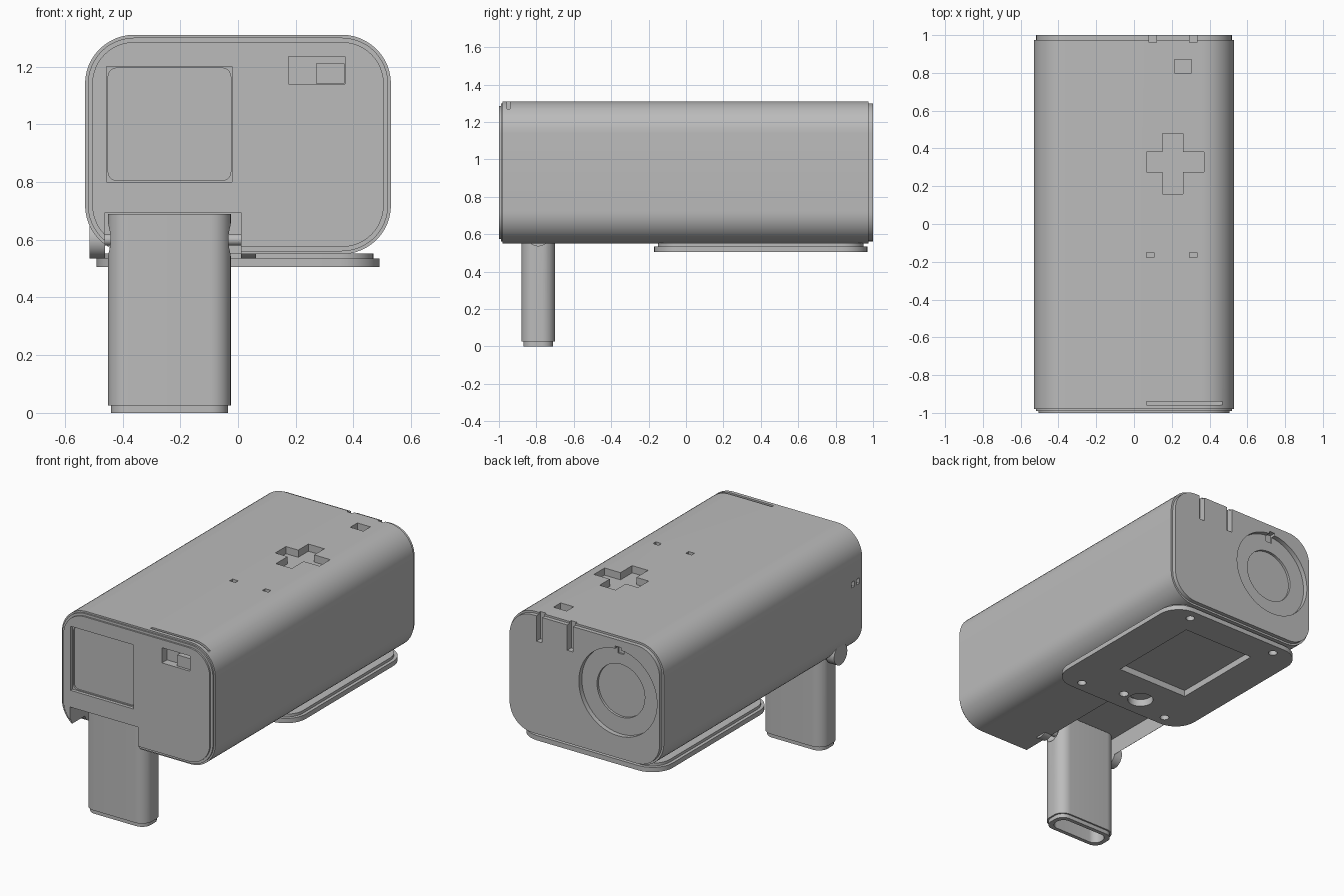
import bpy, bmesh, math
from mathutils import Matrix, Vector

default = bpy.data.objects.get("Cube")
if default:
    bpy.data.objects.remove(default, do_unlink=True)

grey = bpy.data.materials.new("plain_grey")
grey.use_nodes = True
colour = (0.5, 0.5, 0.5, 1)
grey.diffuse_color = colour
grey.node_tree.nodes["Principled BSDF"].inputs["Base Color"].default_value = colour


def finish(name, bm):
    bmesh.ops.recalc_face_normals(bm, faces=bm.faces)
    mesh = bpy.data.meshes.new(name)
    bm.to_mesh(mesh)
    bm.free()
    mesh.materials.append(grey)
    obj = bpy.data.objects.new(name, mesh)
    bpy.context.collection.objects.link(obj)
    return obj


def activate(obj):
    bpy.ops.object.select_all(action='DESELECT')
    obj.select_set(True)
    bpy.context.view_layer.objects.active = obj


def loft(name, axis, a, b, rings, n=10):
    """Rounded rectangles (position, width, height, radius) skinned along an axis."""
    bm = bmesh.new()
    loops = []
    for t, w, h, r in rings:
        loop = []
        for k, (sx, sy) in enumerate(((1, 1), (-1, 1), (-1, -1), (1, -1))):
            for i in range(n + 1):
                ang = math.pi / 2 * (k + i / n)
                u = a + sx * (w / 2 - r) + r * math.cos(ang)
                v = b + sy * (h / 2 - r) + r * math.sin(ang)
                loop.append(bm.verts.new((u, t, v) if axis == 'Y' else (u, v, t)))
        loops.append(loop)
    for low, high in zip(loops, loops[1:]):
        for i in range(len(low)):
            j = (i + 1) % len(low)
            bm.faces.new((low[i], low[j], high[j], high[i]))
    bm.faces.new(loops[0])
    bm.faces.new(loops[-1])
    return finish(name, bm)


def box(name, x, y, z):
    bm = bmesh.new()
    spans = (x, y, z)
    centre = Vector([(s[0] + s[1]) / 2 for s in spans])
    size = Vector([s[1] - s[0] for s in spans])
    bmesh.ops.create_cube(bm, size=1, matrix=Matrix.Translation(centre) @ Matrix.Diagonal(size).to_4x4())
    return finish(name, bm)


def rod(name, axis, centre, radius, length, n=32):
    bm = bmesh.new()
    turn = {'X': Matrix.Rotation(math.pi / 2, 4, 'Y'),
            'Y': Matrix.Rotation(math.pi / 2, 4, 'X'), 'Z': Matrix()}[axis]
    bmesh.ops.create_cone(bm, cap_ends=True, segments=n, radius1=radius, radius2=radius,
                          depth=length, matrix=Matrix.Translation(centre) @ turn)
    return finish(name, bm)


def ball(name, centre, radius):
    bm = bmesh.new()
    bmesh.ops.create_uvsphere(bm, u_segments=24, v_segments=16, radius=radius,
                              matrix=Matrix.Translation(centre))
    return finish(name, bm)


def cut(obj, cutters):
    for cutter in cutters:
        mod = obj.modifiers.new("cut", 'BOOLEAN')
        mod.operation = 'DIFFERENCE'
        mod.solver = 'EXACT'
        mod.object = cutter
        activate(obj)
        bpy.ops.object.modifier_apply(modifier=mod.name)
        bpy.data.objects.remove(cutter, do_unlink=True)


def smooth(obj):
    activate(obj)
    bpy.ops.object.shade_smooth_by_angle(angle=math.radians(30))


# Main housing with stepped front and back caps
W, H, R, MID = 1.06, 0.76, 0.17, 0.93


def ring(y, inset):
    return (y, W - 2 * inset, H - 2 * inset, R - inset)


housing = loft("housing", 'Y', 0, MID, [
    ring(-1, 0.025), ring(-0.99, 0.025), ring(-0.99, 0.01), ring(-0.98, 0.01), ring(-0.98, 0),
    ring(0.975, 0), ring(0.975, 0.012), ring(1, 0.012)], 12)

TOP = 1.31
cutters = [
    # Handle bay along the underside
    box("handle_bay", (-0.46, 0.01), (-1.1, -0.1), (0.4, 0.695)),
    # Screen recess and button window on the front
    box("screen_recess", (-0.455, -0.02), (-1.1, -0.98), (0.8, 1.2)),
    loft("screen_glass", 'Y', -0.2375, 1.0, [(-1.1, 0.425, 0.39, 0.03), (-0.97, 0.425, 0.39, 0.03)], 5),
    box("button_window", (0.175, 0.37), (-1.1, -0.95), (1.14, 1.235)),
    # Round lens recess on the back
    rod("lens_outer", 'Y', (-0.23, 1.02, 0.97), 0.27, 0.1, 64),
    rod("lens_inner", 'Y', (-0.23, 1.0, 0.97), 0.165, 0.09, 48),
    box("lens_notch", (-0.25, -0.21), (0.96, 1.1), (1.2, 1.255)),
    # Cross-shaped pad, square port and seam on the top
    box("cross_wide", (0.065, 0.37), (0.275, 0.38), (TOP - 0.045, 1.4)),
    box("cross_long", (0.15, 0.26), (0.16, 0.48), (TOP - 0.045, 1.4)),
    box("square_port", (0.215, 0.305), (0.8, 0.87), (TOP - 0.04, 1.4)),
    box("front_seam", (0.065, 0.48), (-0.957, -0.94), (TOP - 0.04, 1.4)),
]
for x in (0.1, 0.313):
    cutters.append(box("back_slot", (x - 0.02, x + 0.02), (0.96, 1.1), (1.14, 1.4)))
for x in (0.087, 0.313):
    cutters.append(box("top_hole", (x - 0.02, x + 0.02), (-0.178, -0.15), (TOP - 0.03, 1.4)))
for y in (-0.94, -0.89):
    cutters.append(box("side_hole", (-0.6, -0.505), (y - 0.014, y + 0.014), (0.985, 1.02)))
cut(housing, cutters)
smooth(housing)

# Front button
box("front_button", (0.27, 0.369), (-0.985, -0.945), (1.141, 1.21))

# Folding handle, hollow at the foot, dimpled at the hinge
HX, HY, HINGE = -0.2375, -0.79, 0.6
handle = loft("handle", 'Z', HX, HY, [
    (0.12, 0.35, 0.11, 0.05), (0, 0.35, 0.11, 0.05), (0, 0.405, 0.16, 0.06),
    (0.025, 0.405, 0.16, 0.06), (0.025, 0.425, 0.18, 0.07), (0.69, 0.425, 0.18, 0.07)])
cut(handle, [ball("dimple", (HX + s * 0.257, HY, HINGE), 0.075) for s in (-1, 1)])
smooth(handle)

# Hinge pin and lugs
smooth(rod("hinge_pin", 'X', (-0.235, HY, HINGE), 0.02, 0.53, 20))
smooth(rod("right_hinge_lug", 'X', (-0.4875, HY, HINGE), 0.065, 0.055))
smooth(rod("left_hinge_lug", 'X', (0.036, HY, HINGE), 0.065, 0.052))

# Mounting plate underneath, with battery window and screw holes
plate = loft("mounting_plate", 'Z', 0, 0.4, [
    (0.505, 0.98, 1.14, 0.14), (0.535, 0.98, 1.14, 0.14),
    (0.535, 0.94, 1.1, 0.12), (0.552, 0.94, 1.1, 0.12)], 8)
plate_cutters = [
    box("plate_window", (-0.25, 0.25), (0.17, 0.78), (0.4, 0.545)),
    rod("tripod_hole", 'Z', (-0.075, -0.03, 0.5), 0.075, 0.2),
    rod("pin_hole", 'Z', (0.045, -0.04, 0.48), 0.028, 0.12, 20),
]
for x in (-0.32, 0.32):
    for y in (-0.1, 0.9):
        plate_cutters.append(rod("screw_hole", 'Z', (x, y, 0.48), 0.026, 0.12, 20))
cut(plate, plate_cutters)
smooth(plate)
